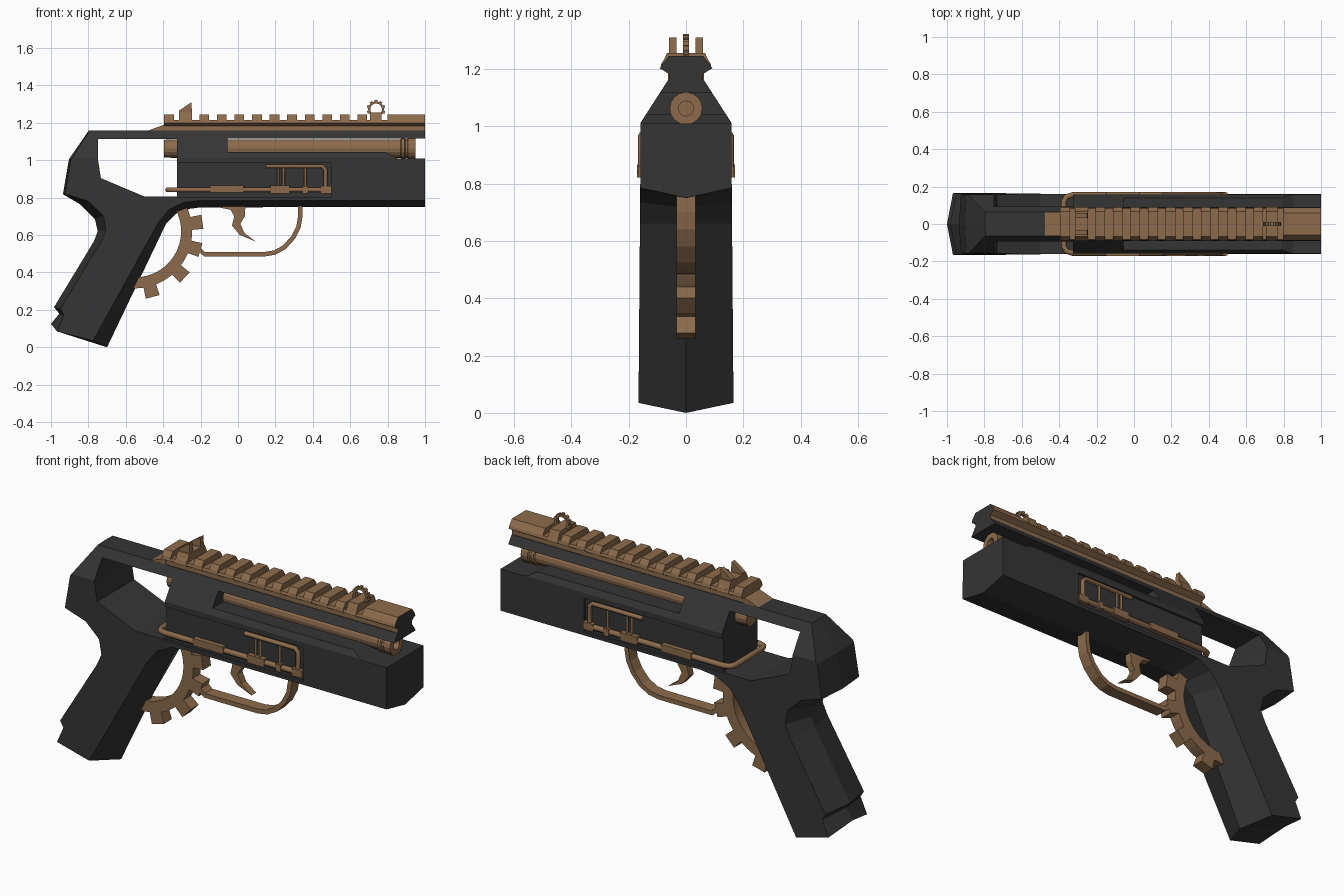
import bpy, bmesh, math
from mathutils import Vector

if "Cube" in bpy.data.objects:
    bpy.data.objects.remove(bpy.data.objects["Cube"])


def material(name, rgb):
    m = bpy.data.materials.new(name)
    m.diffuse_color = (*rgb, 1)
    m.use_nodes = True
    m.node_tree.nodes["Principled BSDF"].inputs["Base Color"].default_value = m.diffuse_color
    return m


DARK = material("charcoal", (0.035, 0.035, 0.036))
BROWN = material("bronze", (0.265, 0.148, 0.072))


def loft(name, rings, mat=BROWN):
    """Skin equal-length vertex rings, capping both ends."""
    bm = bmesh.new()
    vs = [[bm.verts.new(p) for p in r] for r in rings]
    n = len(rings[0])
    for a, b in zip(vs, vs[1:]):
        for i in range(n):
            j = (i + 1) % n
            bm.faces.new((a[i], a[j], b[j], b[i]))
    bm.faces.new(vs[0])
    bm.faces.new(vs[-1])
    bmesh.ops.recalc_face_normals(bm, faces=bm.faces)
    me = bpy.data.meshes.new(name)
    bm.to_mesh(me)
    bm.free()
    me.materials.append(mat)
    ob = bpy.data.objects.new(name, me)
    bpy.context.collection.objects.link(ob)
    return ob


def plate(name, xz, y0, y1, mat=BROWN):
    return loft(name, [[(x, y, z) for x, z in xz] for y in (y0, y1)], mat)


def beam(name, yz, x0, x1, mat=BROWN):
    return loft(name, [[(x, y, z) for y, z in yz] for x in (x0, x1)], mat)


def box(name, x0, x1, y0, y1, z0, z1):
    return plate(name, [(x0, z0), (x1, z0), (x1, z1), (x0, z1)], y0, y1)


def mirrored(half):
    return half + [(-y, z) for y, z in reversed(half)]


def tube(name, points, r):
    cu = bpy.data.curves.new(name, 'CURVE')
    cu.dimensions = '3D'
    cu.bevel_depth, cu.bevel_resolution, cu.use_fill_caps = r, 1, True
    sp = cu.splines.new('POLY')
    sp.points.add(len(points) - 1)
    for p, c in zip(sp.points, points):
        p.co = (*c, 1)
    cu.materials.append(BROWN)
    ob = bpy.data.objects.new(name, cu)
    bpy.context.collection.objects.link(ob)
    bpy.ops.object.select_all(action='DESELECT')
    ob.select_set(True)
    bpy.context.view_layer.objects.active = ob
    bpy.ops.object.convert(target='MESH')


def cut(ob, cutter):
    m = ob.modifiers.new("cut", 'BOOLEAN')
    m.operation, m.solver, m.object = 'DIFFERENCE', 'EXACT', cutter
    bpy.context.view_layer.objects.active = ob
    bpy.ops.object.modifier_apply(modifier=m.name)
    bpy.data.objects.remove(cutter)


# Frame and grip: centre ridge profile (x, z) and side profile (x, z)
outline = [
    (1, .75, 1, .785), (-.2, .748, -.2, .785), (-.26, .74, -.29, .775),
    (-.33, .715, -.37, .735), (-.385, .66, -.43, .66), (-.7, 0, -.775, .035),
    (-1, .125, -.968, .085), (-.955, .18, -.93, .172), (-.984, .214, -.95, .205),
    (-.77, .567, -.735, .56), (-.75, .62, -.705, .625), (-.765, .685, -.72, .705),
    (-.845, .765, -.80, .78), (-.936, .818, -.925, .82), (-.904, 1.005, -.895, 1.0),
    (-.797, 1.16, -.79, 1.16), (1, 1.16, 1, 1.16)]
side = lambda s: [(x, s * (.158 + .008 * (1 - z)), z) for _, _, x, z in outline]
frame = loft("frame", [side(-1), [(x, 0, z) for x, z, _, _ in outline], side(1)], DARK)

# Cuts: sloped shoulders, rear opening, barrel slot, side recesses
for s in (-1, 1):
    cut(frame, beam("shoulder_cutter", [(s * .2, .948), (s * .04, 1.196), (s * .2, 1.196)], -1.2, 1.2, DARK))
cut(frame, plate("opening_cutter", [(-.749, 1.113), (-.327, 1.113), (-.327, .807), (-.503, .807),
                                    (-.733, .904), (-.749, 1.005)], -.3, .3, DARK))
cut(frame, plate("slot_cutter", [(-.055, 1.117), (1.1, 1.117), (1.1, 1.01), (.85, 1.01),
                                 (.79, 1.043), (-.055, 1.043)], -.3, .3, DARK))
for s in (-1, 1):
    cut(frame, plate("recess_cutter", [(-.34, .803), (.5, .803), (.5, .985), (-.34, .985)],
                     s * .145, s * .3, DARK))

# Barrel with grooved muzzle and bore
profile = [(-.395, .047), (-.34, .05), (.87, .05), (.875, .057), (.89, .057), (.895, .051),
           (.905, .051), (.91, .057), (.95, .057), (.95, .026), (.87, .026)]
loft("barrel", [[(x, r * math.cos(k * math.pi / 8), 1.062 + r * math.sin(k * math.pi / 8))
                 for k in range(16)] for x, r in profile])

# Top rail: base, ramp, teeth, solid nose with dark end
rail = beam("rail_base", mirrored([(.06, 1.155), (.06, 1.183), (.088, 1.2), (.083, 1.215)]), -.395, 1)
nose = beam("rail_nose", mirrored([(.088, 1.2), (.083, 1.215), (.06, 1.245)]), .8, 1)
for ob in (rail, nose):
    ob.data.materials.append(DARK)
    for f in ob.data.polygons:
        f.material_index = int(f.normal.x > .9)
plate("rail_ramp", [(-.49, 1.155), (-.39, 1.155), (-.39, 1.192)], -.063, .063)
for i in range(12):
    x = -.395 + i * .094
    beam("rail_tooth", mirrored([(.09, 1.2), (.085, 1.22), (.067, 1.245)]), x, x + .052)

# Rear sight: saddle and two sloped ears
beam("rear_sight_base", mirrored([(.092, 1.2), (.066, 1.256)]), -.315, -.245)
for s in (-1, 1):
    plate("rear_sight_ear", [(-.315, 1.25), (-.245, 1.25), (-.25, 1.31), (-.315, 1.265)],
          s * .033, s * .06)

# Front sight: saddle and toothed ring
beam("front_sight_base", mirrored([(.092, 1.2), (.066, 1.256)]), .707, .768)


def arc_outline(cx, cz, r_in, r_out, r_tooth, start, end, teeth, half, step):
    """Toothed arc as a closed outline, angles in degrees."""
    pol = lambda a, r: (cx + r * math.cos(math.radians(a)), cz + r * math.sin(math.radians(a)))
    outer = [(a, r_out) for a in range(start, end + 1, step)
             if all(abs(a - t) > half + 1 for t in teeth)]
    for t in teeth:
        outer += [(t - half - .5, r_out), (t - half, r_tooth), (t + half, r_tooth), (t + half + .5, r_out)]
    inner = [(a, r_in) for a in range(end, start - 1, -step)]
    return [pol(*p) for p in sorted(outer) + inner]


plate("front_sight_ring", arc_outline(.738, 1.272, .031, .042, .05, -40, 220,
                                      [-20, 20, 55, 90, 125, 160, 200], 9, 10), -.01, .01)

# Toothed finger guard in front of the grip
plate("finger_guard", arc_outline(-.55, .62, .246, .305, .365, -94, 26,
                                  [-75, -43, -16, 8], 6, 6), -.033, .033)

# Trigger guard band
path = [Vector(p) for p in [(.345, .79), (.345, .70), (.335, .64), (.305, .58), (.255, .525),
                            (.20, .495), (.14, .485), (-.18, .485), (-.25, .545)]]
inner = []
for i, p in enumerate(path):
    d = (path[min(i + 1, len(path) - 1)] - path[max(i - 1, 0)]).normalized()
    inner.append(p + Vector((d.y, -d.x)) * .024)
plate("trigger_guard", [tuple(p) for p in path] + [tuple(p) for p in reversed(inner)], -.033, .033)

# Trigger
plate("trigger", [(-.09, .765), (.04, .765), (.037, .70), (.012, .66), (.035, .61), (.095, .565),
                  (.01, .60), (-.032, .65), (-.02, .70), (-.04, .735), (-.09, .745)], -.02, .02)

# Folding wire stock: a rod wrapped round the rear, with side loops
half = [(.49, .155, .842), (-.33, .155, .842), (-.362, .145, .842), (-.375, .12, .842)]
tube("stock_rod", half + [(x, -y, z) for x, y, z in reversed(half)], .015)
for s in (-1, 1):
    y = s * .155
    tube("stock_loop", [(.15, y, .968), (.45, y, .968), (.468, y, .95), (.468, y, .842)], .012)
    for x in (.215, .243, .36):
        tube("stock_strut", [(x, y, .968), (x, y, .842)], .007)
    box("stock_sleeve", -.15, .03, s * .14, s * .171, .828, .866)
    box("stock_clamp", .175, .275, s * .14, s * .171, .822, .866)
    box("stock_collar", .345, .375, s * .14, s * .171, .822, .862)
    box("stock_end", .44, .5, s * .14, s * .168, .822, .862)
